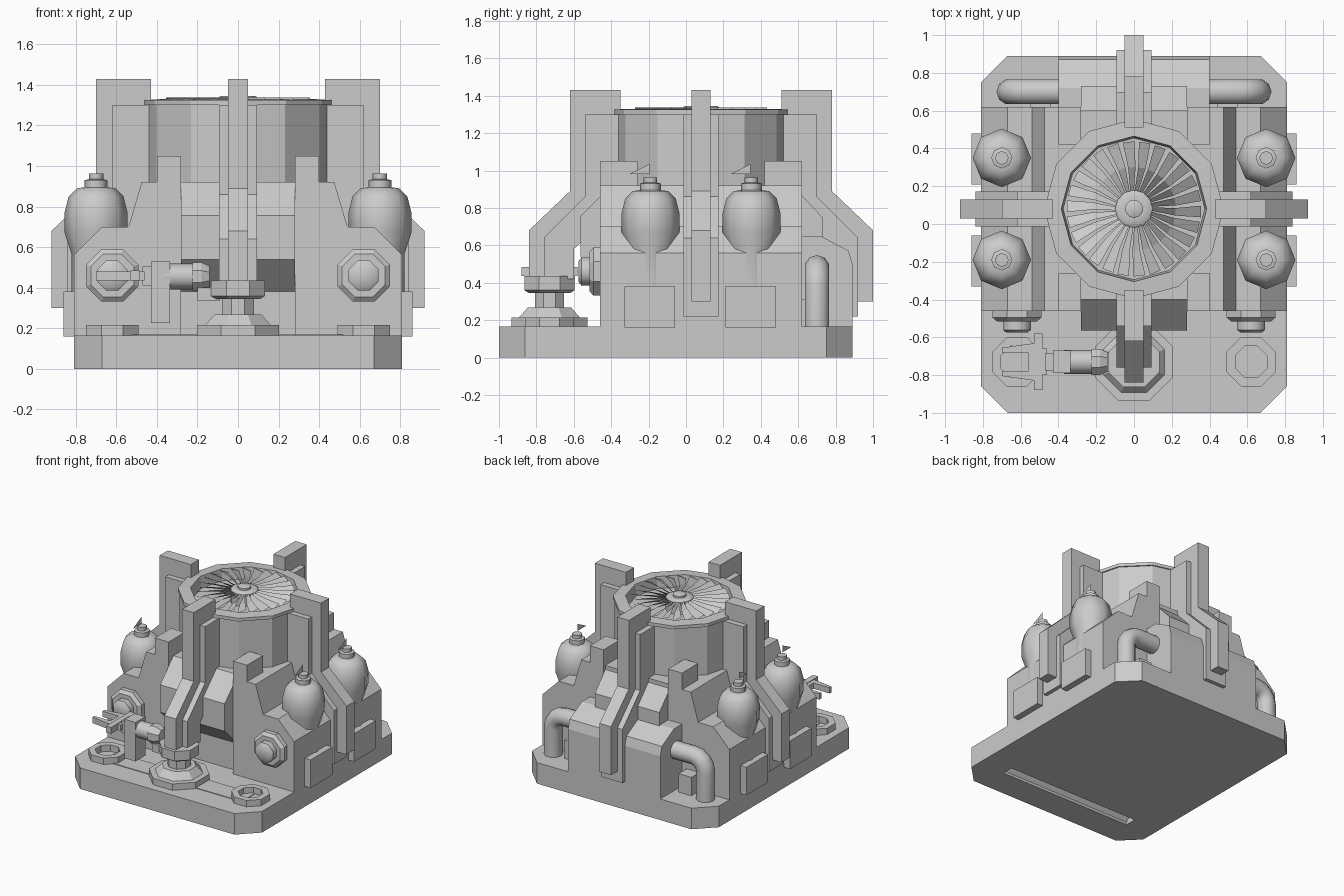
import bpy, bmesh
from math import sin, cos, pi, radians
from mathutils import Matrix, Vector

if "Cube" in bpy.data.objects:
    bpy.data.objects.remove(bpy.data.objects["Cube"])

CY = 0.08          # rotor axis
FY = -0.73         # front fittings row


def make(name, verts, faces, mat=None, smooth=None):
    bm = bmesh.new()
    vs = [bm.verts.new(mat @ Vector(v) if mat else v) for v in verts]
    for f in faces:
        bm.faces.new([vs[i] for i in f])
    bmesh.ops.recalc_face_normals(bm, faces=bm.faces)
    me = bpy.data.meshes.new(name)
    bm.to_mesh(me)
    bm.free()
    ob = bpy.data.objects.new(name, me)
    bpy.context.collection.objects.link(ob)
    if smooth:
        me.shade_smooth()
        me.set_sharp_from_angle(angle=radians(smooth))
    return ob


def prism(name, pts, axis, a, b, mat=None):
    """Extrude a 2D profile along an axis: x uses (y,z), y uses (x,z), z uses (x,y)."""
    put = {'x': lambda p, t: (t, p[0], p[1]),
           'y': lambda p, t: (p[0], t, p[1]),
           'z': lambda p, t: (p[0], p[1], t)}[axis]
    n = len(pts)
    verts = [put(p, t) for t in (a, b) for p in pts]
    faces = [tuple(range(n)), tuple(range(n, 2 * n))]
    faces += [(i, (i + 1) % n, n + (i + 1) % n, n + i) for i in range(n)]
    return make(name, verts, faces, mat)


def box(name, x0, x1, y0, y1, z0, z1):
    return prism(name, [(x0, y0), (x1, y0), (x1, y1), (x0, y1)], 'z', z0, z1)


def lathe(name, prof, mat, n=8, ring=False, off=0, smooth=None):
    """Revolve (radius, height) points round local z; ring closes the profile on itself."""
    m = len(prof)
    verts = [(r * cos(2 * pi * (i + off) / n), r * sin(2 * pi * (i + off) / n), z)
             for r, z in prof for i in range(n)]
    faces = [(j * n + i, j * n + (i + 1) % n, (j + 1) % m * n + (i + 1) % n, (j + 1) % m * n + i)
             for j in range(m if ring else m - 1) for i in range(n)]
    if not ring:
        faces += [tuple(range(n)), tuple(range((m - 1) * n, m * n))]
    return make(name, verts, faces, mat, smooth)


T = Matrix.Translation
RX = Matrix.Rotation(pi / 2, 4, 'X')    # local z -> -y
RY = Matrix.Rotation(pi / 2, 4, 'Y')    # local z -> +x

# Base plate with chamfered corners and a slot underneath
base = prism("base_plate", [(-.67, -1), (.67, -1), (.81, -.86), (.81, .75), (.67, .89),
                            (-.67, .89), (-.81, .75), (-.81, -.86)], 'z', 0, .165)
slot = prism("slot_cutter", [(FY - .045, -.02), (FY + .045, -.02), (FY + .045, .02),
                             (FY + .02, .05), (FY - .02, .05), (FY - .045, .02)], 'x', -.58, .58)
slot.hide_render = True
slot.hide_viewport = True
mod = base.modifiers.new("slot", 'BOOLEAN')
mod.operation, mod.object, mod.solver = 'DIFFERENCE', slot, 'EXACT'
box("base_channel", -.6, .6, FY - .08, FY + .08, .15, .17)

# Main body: recessed centre between two stepped flanks
box("body_core", -.29, .29, -.40, .60, .16, .92)
for s in (-1, 1):
    prism("body_flank", [(s * x, z) for x, z in
          [(.28, .16), (.81, .16), (.81, .56), (.67, .70), (.54, .70), (.475, .92), (.28, .92)]],
          'y', -.46, .62)
    for y0, y1 in ((-.46, -.26), (.42, .62)):
        box("corner_column", s * .28, s * .40, y0, y1, .90, 1.05)

# Chamfered lumps at front and rear, and the rear block
prism("front_lump", [(-.38, .92), (-.40, .92), (-.565, .755), (-.565, .54), (-.40, .38), (-.38, .38)],
      'x', -.28, .28)
prism("rear_lump", [(.5, .92), (.57, .92), (.73, .75), (.73, .5), (.5, .5)], 'x', -.28, .28)
prism("rear_block", [(.6, .16), (.89, .16), (.89, .50), (.87, .57), (.72, .65), (.6, .65)],
      'x', -.40, .40)

# Four layered struts round the rotor axis; the front one stops at its ring
for k in range(4):
    mat = T((0, CY, 0)) @ Matrix.Rotation(k * pi / 2, 4, 'Z')
    zo, zi = (.42, .42) if k == 3 else (.30, .22)
    prism("strut_outer", [(.43, 1.43), (.70, 1.43), (.70, .89), (.92, .68), (.92, zo),
                          (.78, zo), (.78, .62), (.56, .84), (.56, 1.25), (.43, 1.25)],
          'y', -.05, .05, mat)
    prism("strut_inner", [(.44, 1.30), (.62, 1.30), (.62, .86), (.84, .64), (.84, zi),
                          (.68, zi), (.68, .58), (.44, .80)], 'y', -.093, .093, mat)

# Rotor housing with open recess
C = T((0, CY, 0))
lathe("rotor_housing", [(.465, .90), (.465, 1.30), (.475, 1.30), (.475, 1.325), (.385, 1.33),
                        (.375, 1.24), (.05, 1.24)], C, 12)
lathe("rotor_hub", [(.10, 1.23), (.10, 1.335), (.085, 1.345), (.048, 1.345), (.048, 1.36),
                    (.04, 1.365)], C, 12, smooth=40)

# Swept, tilted rotor blades
NB = 26
for k in range(NB):
    vs = []
    for r, sweep, w in ((.09, 0, .010), (.22, -.06, .022), (.355, -.03, .034)):
        vs += [(r, sweep * r - w, 1.31), (r, sweep * r + w * .8, 1.338)]
    make("rotor_blade", vs, [(0, 2, 3, 1), (2, 4, 5, 3)],
         C @ Matrix.Rotation(2 * pi * k / NB, 4, 'Z'))

# Gas tanks, pedestals and the small flags above them
TANK = [(.122, .37), (.122, .57), (.155, .67), (.155, .77), (.135, .85), (.095, .89),
        (.056, .895), (.056, .93), (.036, .935), (.036, .963)]
for s in (-1, 1):
    for y in (-.19, .35):
        lathe("tank", TANK, T((s * .70, y, 0)), 8, smooth=50)
        box("tank_pedestal", s * .60, s * .86, y - .14, y + .13, .16, .38)
        make("tank_flag", [(s * .70, y - .115, .98), (s * .70, y - .005, .98),
                           (s * .70, y - .005, 1.035)], [(0, 1, 2)])

# Bolts on the front flanks, ring pads on the base
for s in (-1, 1):
    B = T((s * .62, -.45, .46)) @ RX
    lathe("bolt_flange", [(.14, 0), (.14, .045), (.115, .065), (.08, .065)], B, 8, off=.5)
    lathe("bolt_nose", [(.08, .06), (.08, .11), (.06, .125)], B, 8, off=.5, smooth=50)
    lathe("ring_pad", [(.14, .16), (.14, .215), (.09, .215), (.09, .165)],
          T((s * .62, FY, 0)), 8, ring=True, off=.5)

# Rear elbow pipes with small boxes beside them
for s in (-1, 1):
    path = [(.66, .15), (.66, .38)] + [(.56 + .10 * cos(a), .38 + .10 * sin(a))
            for a in (pi / 8, pi / 4, 3 * pi / 8)] + [(.56, .48), (.36, .48)]
    n, R, verts = 10, .068, []
    for i, (x, z) in enumerate(path):
        a = pi / 2 * min(max(i - 1, 0) / 4, 1)       # bend angle of this section
        for j in range(n):
            u, v = R * cos(2 * pi * j / n), R * sin(2 * pi * j / n)
            verts.append((s * (x + u * cos(a)), .70 + v, z + u * sin(a)))
    m = len(path)
    faces = [(i * n + j, i * n + (j + 1) % n, (i + 1) * n + (j + 1) % n, (i + 1) * n + j)
             for i in range(m - 1) for j in range(n)]
    faces += [tuple(range(n)), tuple(range((m - 1) * n, m * n))]
    make("elbow_pipe", verts, faces, smooth=50)
    box("rear_junction", s * .44, s * .55, .61, .72, .16, .31)

# Front centre pivot and the collar holding the front strut
F = T((0, FY, 0))
lathe("pivot_base", [(.22, .16), (.22, .215), (.175, .215), (.125, .268), (.085, .268), (.085, .37)],
      F, 8, off=.5)
lathe("pivot_collar", [(.12, .345), (.145, .36), (.145, .435), (.10, .435)], F, 8, off=.5)

# Valve assembly pointing left from the pivot
V = T((0, FY, .455)) @ RY
lathe("valve_cylinder", [(.063, -.37), (.063, -.21)], V, 12, smooth=40)
lathe("valve_cap", [(.075, -.225), (.075, -.18), (.055, -.14)], V, 8, off=.5)
box("valve_outlet", -.20, -.09, FY - .05, FY + .05, .335, .40)
box("valve_post", -.43, -.335, FY - .06, FY + .06, .225, .53)
box("valve_neck", -.47, -.42, FY - .045, FY + .045, .41, .505)
box("fork_crossbar", -.53, -.485, FY - .15, FY + .15, .435, .485)
box("fork_bridge", -.56, -.46, FY - .07, FY + .07, .435, .48)
for s in (-1, 1):
    prism("fork_prong", [(-.70, FY + s * .05), (-.70, FY + s * .075), (-.52, FY + s * .10),
                         (-.52, FY + s * .05)], 'z', .435, .48)
